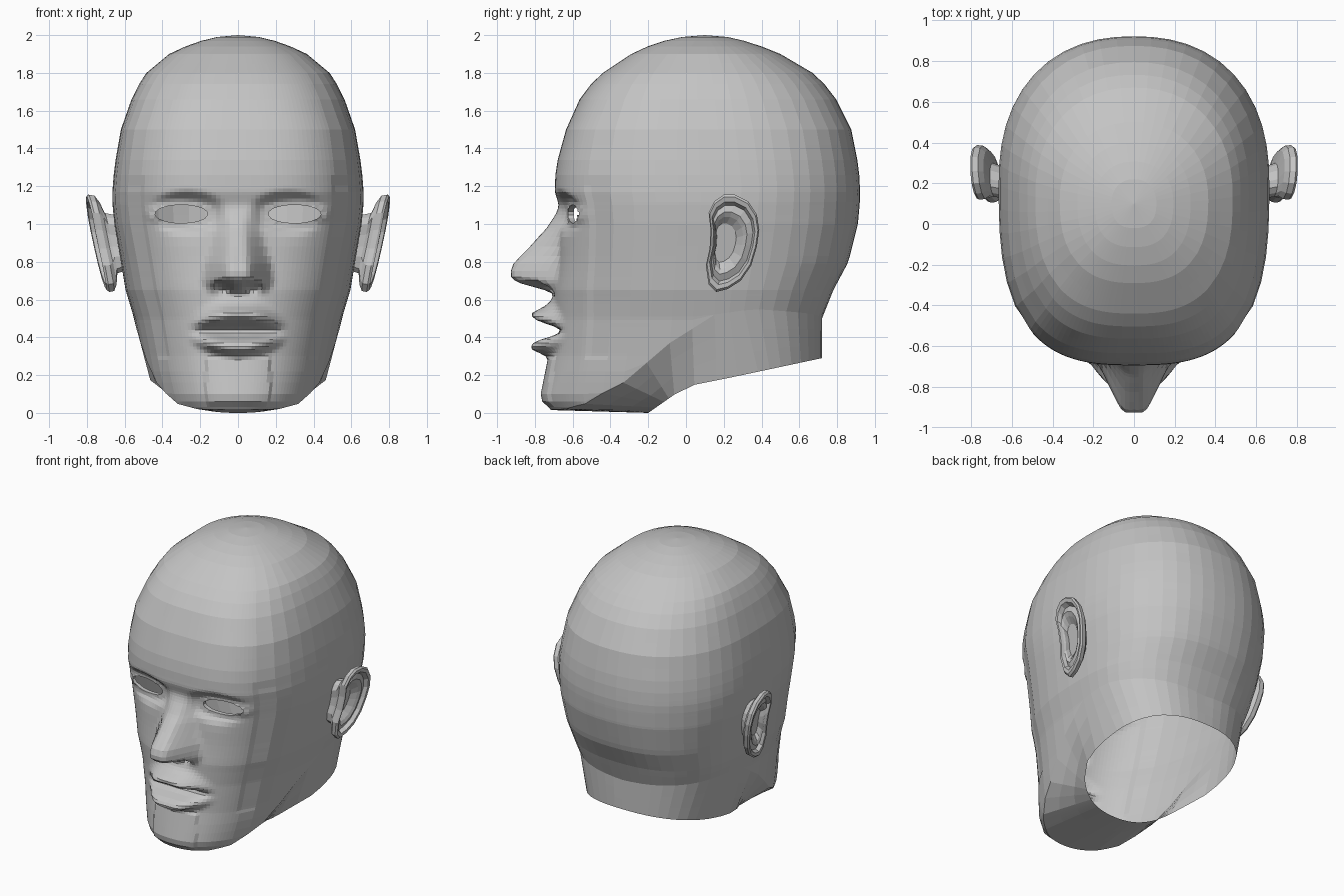
import bpy, bmesh
from math import sin, cos, radians

cube = bpy.data.objects.get("Cube")
if cube:
    bpy.data.objects.remove(cube, do_unlink=True)

grey = bpy.data.materials.new("light_grey")
grey.use_nodes = True
colour = (0.55, 0.55, 0.55, 1)
grey.diffuse_color = colour
for node in grey.node_tree.nodes:
    if node.type == "BSDF_PRINCIPLED":
        node.inputs["Base Color"].default_value = colour


def interp(table, v, col=1):
    """Piecewise linear lookup of one column, keyed by the first column."""
    if v <= table[0][0]:
        return table[0][col]
    for a, b in zip(table, table[1:]):
        if v <= b[0]:
            return a[col] + (b[col] - a[col]) * (v - a[0]) / (b[0] - a[0])
    return table[-1][col]


def clamp(v):
    return max(0.0, min(1.0, v))


def smooth(v):
    v = clamp(v)
    return v * v * (3 - 2 * v)


def inside(x, z, cx, cz, rx, rz):
    """Squared distance from an ellipse centre, 1 on its outline."""
    return ((x - cx) / rx) ** 2 + ((z - cz) / rz) ** 2


def oval(t, centre, front, back, width, n_front, n_back):
    """Point on a rounded oval, t = 0 at the front and 180 at the back."""
    s, c = sin(radians(t)), cos(radians(t))
    n = n_front if c > 0 else n_back
    r = (abs(s) ** n + abs(c) ** n) ** (-1 / n)
    depth = centre - front if c > 0 else back - centre
    return (0.0 if t in (0, 180) else width * r * s), centre - depth * r * c


def finish(name, bm):
    mesh = bpy.data.meshes.new(name)
    bm.to_mesh(mesh)
    bm.free()
    mesh.materials.append(grey)
    ob = bpy.data.objects.new(name, mesh)
    bpy.context.collection.objects.link(ob)
    mirror = ob.modifiers.new("mirror", "MIRROR")
    mirror.use_clip = True
    mirror.merge_threshold = 0.0005


# Skull sections: height, front, back, half width
SKULL = [(.015, -.715, .70, .41), (.05, -.745, .70, .44), (.1, -.755, .70, .46),
         (.2, -.735, .71, .49), (.3, -.715, .72, .51), (.5, -.70, .72, .55),
         (.65, -.70, .78, .595), (.8, -.68, .86, .62), (1.0, -.665, .91, .655),
         (1.11, -.675, .92, .665), (1.17, -.695, .922, .665), (1.3, -.69, .915, .655),
         (1.5, -.635, .875, .62), (1.7, -.545, .775, .55), (1.8, -.44, .67, .485),
         (1.9, -.29, .5, .365), (1.96, -.16, .35, .235), (1.99, -.02, .22, .11),
         (2.0, .1, .1, 0)]
CENTRE = [(0, .1), (.5, .15), (1.2, .2), (1.7, .15), (2, .1)]
# Height, squareness of the front half and of the back half
ROUNDNESS = [(0, 2.3, 2.5), (.6, 2.5, 2.5), (1.1, 2.9, 2.3), (1.5, 3, 2.3), (1.9, 2.5, 2.2)]
JAW = [(0, .015), (30, .02), (45, .05), (60, .16), (75, .37), (90, .52), (110, .55), (180, .5)]
NECK_TURN = [(0, 0), (75, 48), (90, 78), (105, 105), (180, 180)]
NECK_EDGE = [(-.2, 0), (0, .14), (.25, .19), (.72, .29)]
# Feature profiles: height, depth
NOSE = [(.63, -.69), (.65, -.74), (.67, -.82), (.69, -.905), (.73, -.935), (.79, -.92),
        (.86, -.845), (.95, -.757), (1.05, -.69), (1.1, -.67), (1.18, -.69)]
NOSE_WIDTH = [(.63, .16), (.7, .18), (.78, .175), (.86, .14), (1, .11), (1.12, .11), (1.18, .17)]
LIPS = [(.28, 0), (.31, -.03), (.33, -.115), (.37, -.105), (.395, -.05), (.41, .03),
        (.445, .05), (.47, -.03), (.5, -.115), (.53, -.125), (.56, -.05), (.6, -.01), (.63, 0)]
EYE = (.3, 1.053, .14, .048)


def face_depth(x, y, z):
    # Eye sockets, with flatter lids around the opening
    y += .045 * smooth((1 - inside(x, z, .27, 1.06, .22, .12)) * 1.4)
    lid = smooth((1 - inside(x, z, .3, 1.055, .2, .09)) * 1.8)
    y += (-.625 + .18 * (x - .16) - y) * lid
    # Nose and nostrils
    if .63 < z < 1.18:
        foot = interp(NOSE_WIDTH, z)
        f = clamp((x - .33 * foot) / (.67 * foot))
        y = min(y, interp(NOSE, z) * (1 - f) + y * f)
        y += .08 * smooth((1 - inside(x, z, .075, .67, .05, .03)) * 1.5)
    # Lips, closing towards the corners
    zz = .43 + (z - .43) / max(.4, 1 - .55 * (x / .25) ** 2)
    y += interp(LIPS, zz) * (1 - smooth((x - .08) / .19))
    # Flat chin plate
    if x < .17 and .04 < z < .29:
        y -= .014
    return y


def skin_point(t, z):
    front, back, width = (interp(SKULL, z, c) for c in (1, 2, 3))
    x, y = oval(t, interp(CENTRE, z), front, back, width,
                interp(ROUNDNESS, z), interp(ROUNDNESS, z, 2))
    if y < -.3 and z < 1.3:
        y = face_depth(x, y, z)
    return x, y, z


# Head: columns run front to back, rows run neck opening, jaw line, crown
columns = [2 * i for i in range(23)] + [45 + 7.5 * i for i in range(1, 19)]
rows = [.015, .03, .06, .1, .16, .22, .28] + [.3 + .0175 * i for i in range(25)]
rows += [.75, .79, .83, .88, .93] + [.96 + .0175 * i for i in range(15)]
rows += [1.26, 1.34, 1.42, 1.5, 1.58, 1.66, 1.74, 1.8, 1.85, 1.9, 1.94, 1.97, 1.99, 2]

bm = bmesh.new()
grid = []
for t in columns:
    jaw_z = interp(JAW, t)
    jaw = skin_point(t, jaw_z)
    ex, ey = oval(interp(NECK_TURN, t), .26, -.2, .72, .47, 2.3, 2.5)
    edge = (ex, ey, interp(NECK_EDGE, ey))
    column = [[e + (j - e) * f for e, j in zip(edge, jaw)] for f in (0, .33, .67)]
    column += [skin_point(t, max(z, jaw_z)) for z in rows]
    grid.append([bm.verts.new(p) for p in column])
for a, b in zip(grid, grid[1:]):
    for k in range(len(a) - 1):
        bm.faces.new((a[k], b[k], b[k + 1], a[k + 1]))
bmesh.ops.remove_doubles(bm, verts=bm.verts[:], dist=.0004)

# Soften the features in depth only
features = [v for v in bm.verts if v.co.y < -.3 and .29 < v.co.z < 1.24 and v.co.x < .52]
for step in range(2):
    bmesh.ops.smooth_vert(bm, verts=features, factor=.4, use_axis_y=True)

# Eye opening with a fitted outline and a lid rim
hole = []
for f in bm.faces:
    c = f.calc_center_median()
    if c.y < -.3 and inside(c.x, c.z, *EYE) < 1:
        hole.append(f)
bmesh.ops.delete(bm, geom=hole, context="FACES")
rim = [e for e in bm.edges if e.is_boundary and
       all(v.co.y < -.3 and inside(v.co.x, v.co.z, *EYE) < 2.5 for v in e.verts)]
for v in {v for e in rim for v in e.verts}:
    r = inside(v.co.x, v.co.z, *EYE) ** .5
    v.co.x = EYE[0] + (v.co.x - EYE[0]) / r
    v.co.z = EYE[1] + (v.co.z - EYE[1]) / r
lid = bmesh.ops.extrude_edge_only(bm, edges=rim)["geom"]
for v in lid:
    if isinstance(v, bmesh.types.BMVert):
        v.co.y += .03
finish("head", bm)

# Ears: one outline stepped through root, rim, fold and hollow
OUTLINE = [(.12, 1.06), (.15, 1.12), (.2, 1.155), (.26, 1.155), (.33, 1.12), (.375, 1.05),
           (.388, .97), (.375, .88), (.345, .78), (.29, .7), (.22, .655), (.16, .64),
           (.12, .68), (.105, .78), (.125, .87), (.13, .97)]
# scale, depth below the rim, forward shift
LAYERS = [(.62, -.075, -.03), (.85, -.06, 0), (.98, -.04, 0), (1, -.012, 0), (.95, 0, 0),
          (.85, -.003, 0), (.78, -.03, 0), (.64, -.018, -.01), (.54, -.03, -.015),
          (.4, -.06, -.03)]
bm = bmesh.new()


def ear_ring(scale, depth, shift, root=False):
    ring = []
    for y, z in OUTLINE:
        y, z = .235 + (y - .235) * scale + shift, .9 + (z - .9) * scale
        lean = .6 + .1 * (z - .9) if root else .755 + .2 * (z - .9) + .1 * (y - .25) + depth
        ring.append(bm.verts.new((lean, y, z)))
    return ring


rings = [ear_ring(.55, 0, -.05, True)] + [ear_ring(*layer) for layer in LAYERS]
n = len(OUTLINE)
for a, b in zip(rings, rings[1:]):
    for i in range(n):
        j = (i + 1) % n
        bm.faces.new((a[i], a[j], b[j], b[i]))
bm.faces.new(rings[0])
bm.faces.new(rings[-1])
bmesh.ops.recalc_face_normals(bm, faces=bm.faces[:])
finish("ears", bm)
